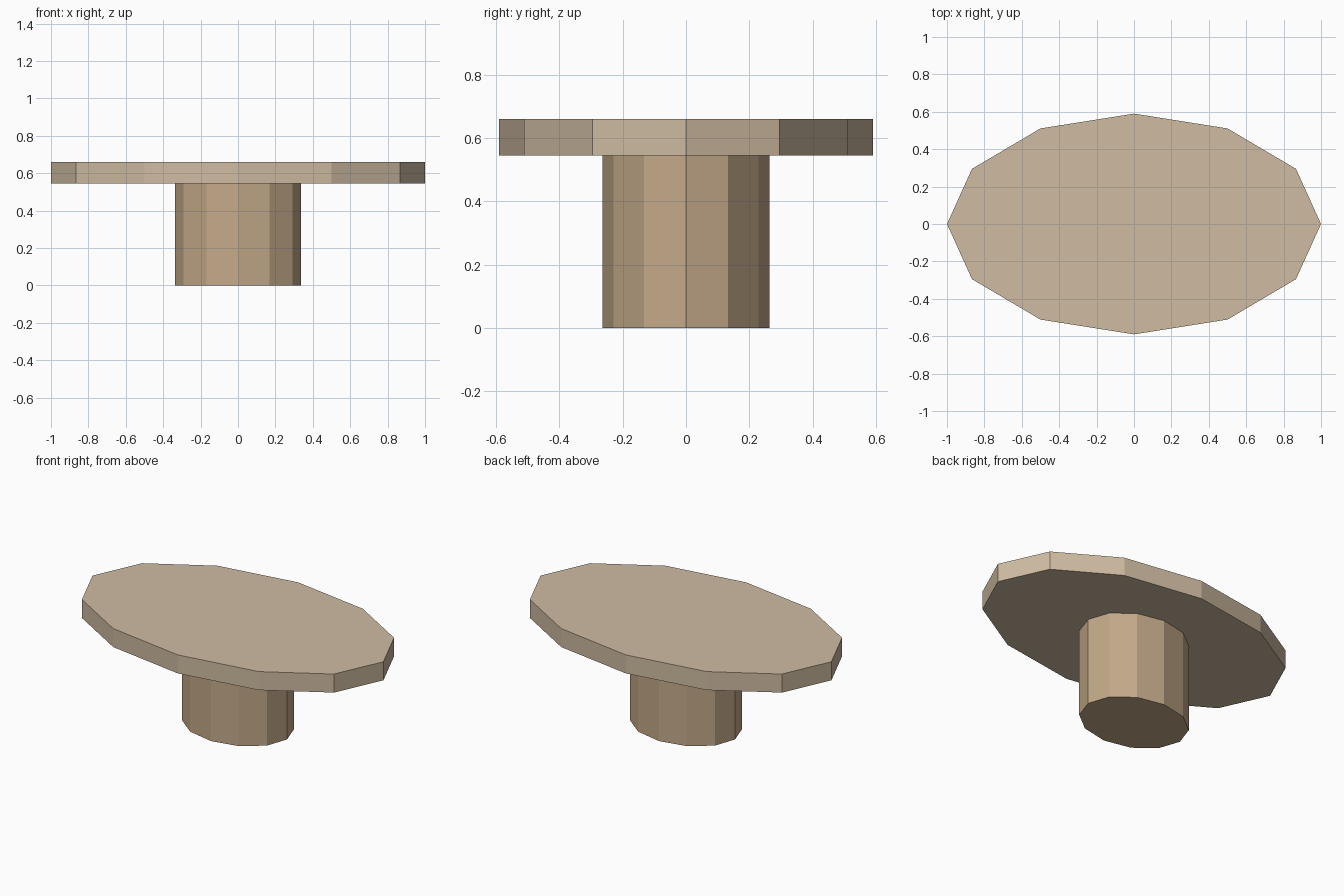
import bpy

if "Cube" in bpy.data.objects:
    bpy.data.objects.remove(bpy.data.objects["Cube"])


def oval_drum(name, rx, ry, z0, z1, color, sides=12):
    """Faceted elliptical drum standing between z0 and z1, with a corner on +x."""
    bpy.ops.mesh.primitive_cylinder_add(vertices=sides, radius=1, depth=1,
                                        location=(0, 0, (z0 + z1) / 2))
    obj = bpy.context.object
    obj.name = name
    obj.scale = (rx, ry, z1 - z0)
    bpy.ops.object.transform_apply(location=False, rotation=False, scale=True)
    mat = bpy.data.materials.new(name + "_wood")
    mat.diffuse_color = color
    mat.use_nodes = True
    mat.node_tree.nodes["Principled BSDF"].inputs["Base Color"].default_value = mat.diffuse_color
    obj.data.materials.append(mat)
    return obj


# Pedestal
oval_drum("pedestal", 0.337, 0.264, 0, 0.545, (0.55, 0.40, 0.25, 1))

# Table top
oval_drum("table_top", 1.0, 0.59, 0.545, 0.66, (0.62, 0.50, 0.36, 1))
